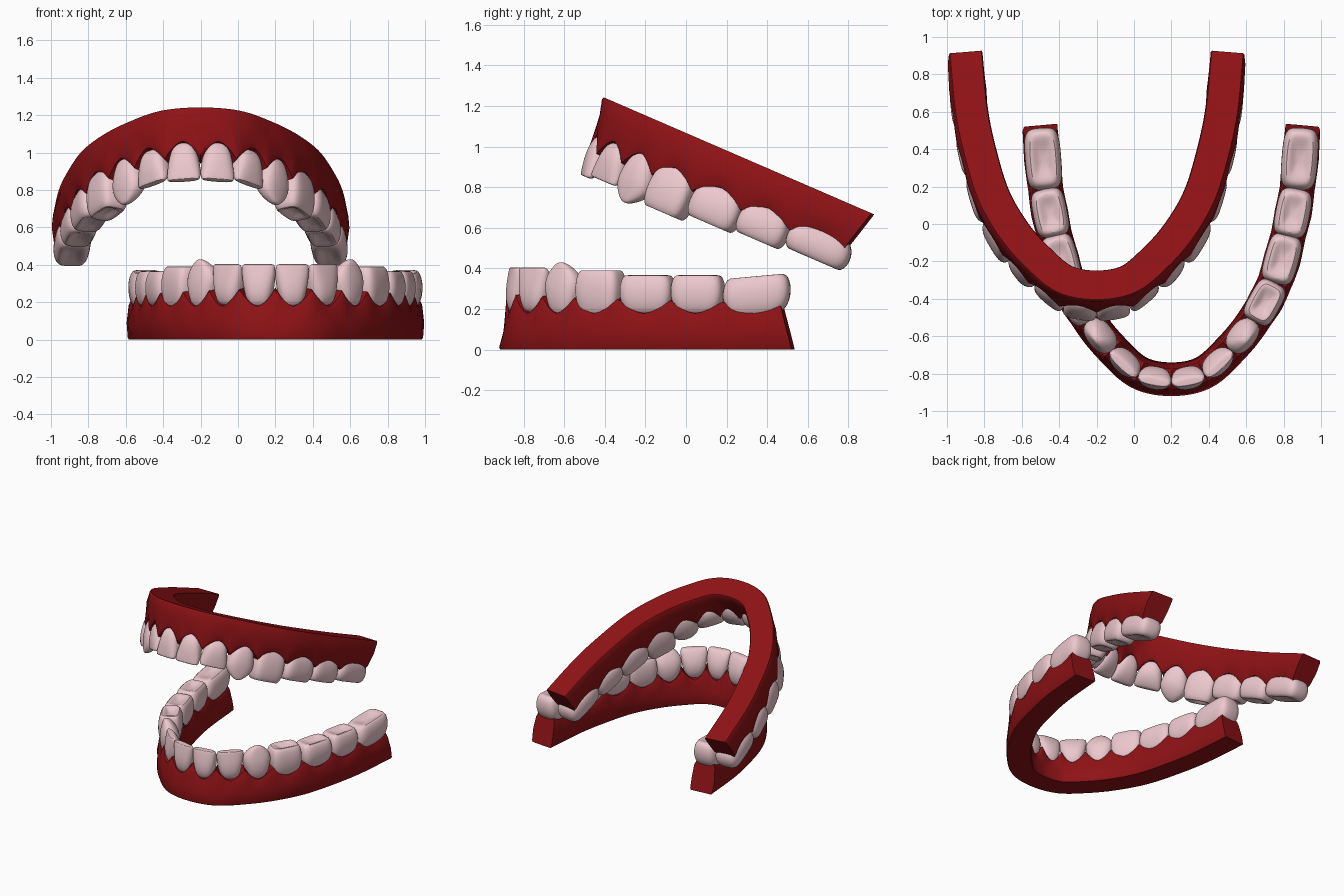
import bpy, bmesh, math
from mathutils import Vector

if "Cube" in bpy.data.objects:
    bpy.data.objects.remove(bpy.data.objects["Cube"])

def material(name, rgb):
    m = bpy.data.materials.new(name)
    m.diffuse_color = (*rgb, 1)
    m.use_nodes = True
    m.node_tree.nodes["Principled BSDF"].inputs["Base Color"].default_value = m.diffuse_color
    return m

GUM = material("gum_red", (0.27, 0.006, 0.008))
ENAMEL = material("tooth_pink", (0.84, 0.58, 0.61))

# Dental arch: points between neighbouring teeth, from the midline to the back
ARCH = [Vector(p) for p in [(0, .08), (.172, .115), (.315, .24), (.44, .395),
                            (.55, .60), (.622, .85), (.67, 1.10), (.70, 1.438)]]

def arch(s):
    """Point and tangent at s tooth-widths from the midline (s may be negative)."""
    if s < 0:
        p, t = arch(-s)
        return Vector((-p.x, p.y)), Vector((t.x, -t.y))
    pts = [Vector((-ARCH[1].x, ARCH[1].y))] + ARCH + [ARCH[7] * 2 - ARCH[6]]
    i = min(int(s), 6)
    f = s - i
    a, b, c, d = pts[i:i + 4]
    p = .5 * (2 * b + (c - a) * f + (2*a - 5*b + 4*c - d) * f**2 + (3*b - a - 3*c + d) * f**3)
    t = .5 * ((c - a) + 2 * (2*a - 5*b + 4*c - d) * f + 3 * (3*b - a - 3*c + d) * f**2)
    return p, t.normalized()

# Placement of each jaw: the upper one is turned over and tipped down at the back
TILT = math.radians(23.4)
def place_lower(x, u, h):
    return (x + .2, u - .91, h)

def place_upper(x, u, h):
    c, s = math.cos(TILT), math.sin(TILT)
    return (x - .2, -.4 + u * c - h * s, 1.24 - u * s - h * c)

def loft(name, rings, mat, subdiv, angle):
    """Skin a list of equal closed rings and cap both ends."""
    bm = bmesh.new()
    rows = [[bm.verts.new(co) for co in r] for r in rings]
    n = len(rows[0])
    for a, b in zip(rows, rows[1:]):
        for k in range(n):
            bm.faces.new((a[k], a[(k + 1) % n], b[(k + 1) % n], b[k]))
    bm.faces.new(rows[0])
    bm.faces.new(rows[-1])
    bmesh.ops.recalc_face_normals(bm, faces=bm.faces)
    me = bpy.data.meshes.new(name)
    bm.to_mesh(me)
    bm.free()
    me.materials.append(mat)
    ob = bpy.data.objects.new(name, me)
    bpy.context.collection.objects.link(ob)
    if subdiv:
        ob.modifiers.new("smooth", 'SUBSURF').levels = subdiv
        ob.modifiers["smooth"].render_levels = subdiv
    bpy.ops.object.select_all(action='DESELECT')
    ob.select_set(True)
    bpy.context.view_layer.objects.active = ob
    bpy.ops.object.shade_smooth_by_angle(angle=math.radians(angle))
    return ob

# Gum: horseshoe sweep whose rim is scalloped around every tooth
def gum(name, place):
    rings, steps = [], 8
    for k in range(-7 * steps, 7 * steps + 1):
        s = k / steps
        p, t = arch(s)
        n = Vector((t.y, -t.x))
        a = abs(s) / 7
        f = abs(2 * (abs(s) % 1) - 1)
        peak = .275 - .045 * a if a < .99 else .215
        h = .178 + (peak - .178) * f ** 1.6
        g = .047 + .03 * min(1, a * 1.7) - .006 * f
        back = max(0, (abs(s) - 6) / 1) ** 2 * .055
        prof = [(.084, 0), (.09, .012), (g + .025, .09), (g + .014, h - .03), (g, h),
                (0, h + .005), (-g, h), (-g - .014, h - .03), (-g - .02, .09), (-.09, .012), (-.084, 0)]
        ring = []
        for o, z in prof:
            q = p + n * o
            ring.append(place(q.x, q.y - back * z / .215, z))
        rings.append(ring)
    return loft(name, rings, GUM, 0, 50)

# Crown profiles: (height fraction, width scale, depth scale)
INCISOR = [(0, .45, .5), (.08, .62, .75), (.25, .8, .98), (.5, .93, 1), (.75, 1, .78),
           (.93, 1, .5), (1, .92, .34), (1, .6, .15)]
CANINE = [(0, .4, .5), (.08, .6, .75), (.25, .82, .97), (.5, 1, 1), (.68, 1, .85),
          (.84, .74, .6), (.95, .38, .36), (1, .15, .15)]
MOLAR = [(0, .5, .5), (.05, .7, .72), (.2, .9, .9), (.45, 1, 1), (.7, 1, .98),
         (.9, .93, .86), (1, .8, .7), (.97, .6, .5), (.9, .35, .28), (.88, .1, .1)]

def tooth(name, place, i, side, kind, depth, low, high, slope):
    p, t = arch(i + .5)
    n = Vector((t.y, -t.x))
    w = (ARCH[i + 1] - ARCH[i]).length * .52
    if i == 6:
        p, w = p + t * -.005, .168
    e = 2 / (4 if kind is MOLAR else 2.6)
    rings = []
    for f, sw, sd in kind:
        ring = []
        for k in range(20):
            a = math.tau * (k + .5) / 20
            c, s = math.cos(a), math.sin(a)
            lx = math.copysign(abs(c) ** e, c) * w * sw
            ly = math.copysign(abs(s) ** e, s) * depth * sd
            if kind is not MOLAR:
                ly += depth * (1 - sd) * .45 * f
            q = p + t * lx + n * ly
            ring.append(place(side * q.x, q.y, low + (high - low) * f + slope * lx))
        rings.append(ring)
    return loft(name, rings, ENAMEL, 1, 60)

# Teeth, front to back
KINDS = [INCISOR, INCISOR, CANINE, MOLAR, MOLAR, MOLAR, MOLAR]
DEPTHS = [.064, .064, .074, .088, .093, .094, .099]
LOWS = [.175, .18, .16, .16, .17, .17, .16]
JAWS = {
    "lower": (place_lower, [.405, .405, .43, .395, .37, .37, .365], .09),
    "upper": (place_upper, [.395, .38, .435, .41, .37, .35, .325], 0),
}
NAMES = ["central_incisor", "side_incisor", "canine", "first_premolar",
         "second_premolar", "first_molar", "second_molar"]
for jaw, (place, highs, back_slope) in JAWS.items():
    gum(jaw + "_gum", place)
    for i in range(7):
        for side, label in ((1, "left"), (-1, "right")):
            tooth(f"{jaw}_{label}_{NAMES[i]}", place, i, side, KINDS[i], DEPTHS[i],
                  LOWS[i], highs[i], back_slope if i == 6 else 0)
